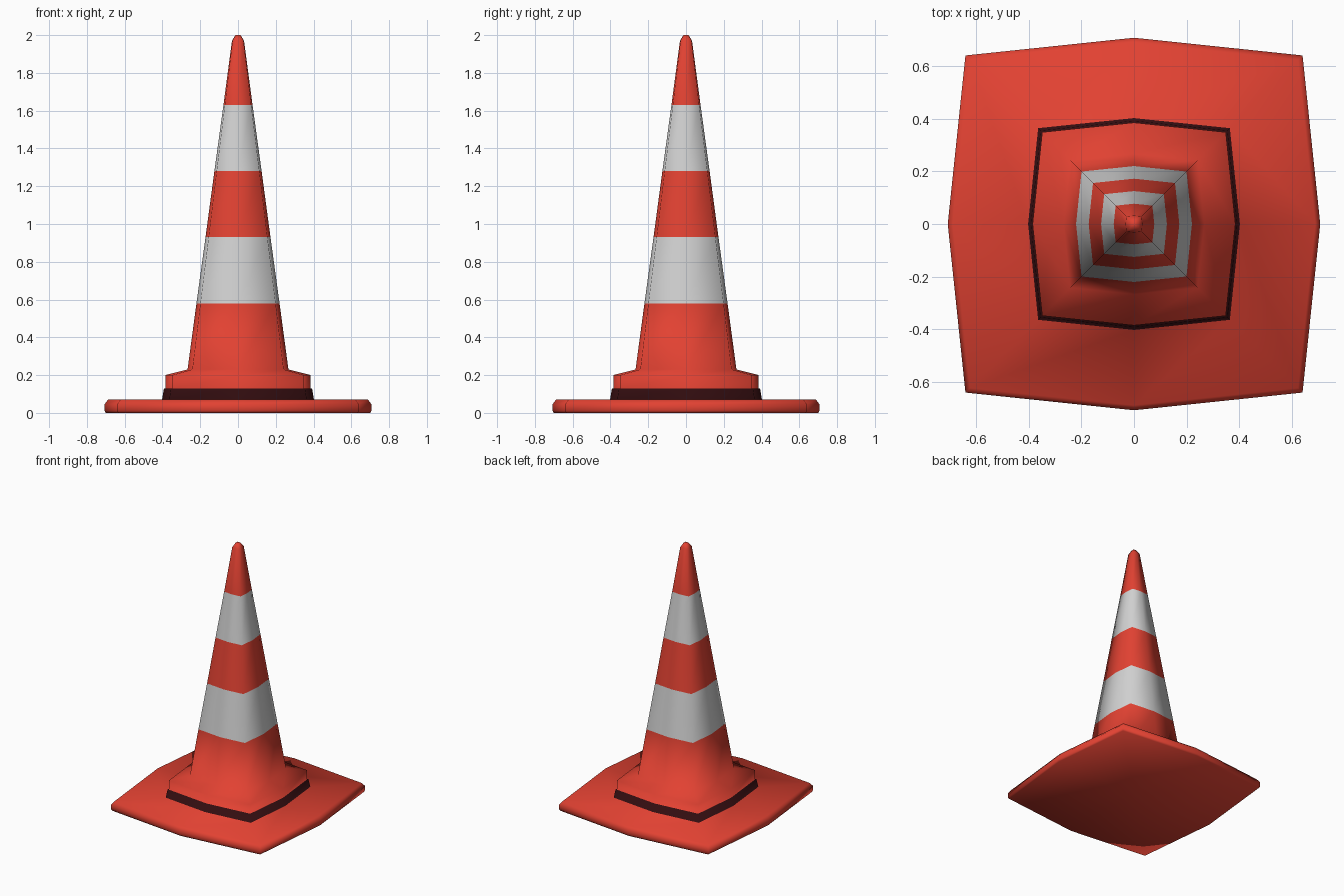
import bpy, bmesh

if "Cube" in bpy.data.objects:
    bpy.data.objects.remove(bpy.data.objects["Cube"])

def material(name, rgb):
    m = bpy.data.materials.new(name)
    m.diffuse_color = (*rgb, 1)
    m.use_nodes = True
    m.node_tree.nodes["Principled BSDF"].inputs["Base Color"].default_value = m.diffuse_color
    return m

RED = material("cone red", (0.76, 0.054, 0.032))
WHITE = material("stripe white", (0.64, 0.64, 0.64))
DARK = material("dark maroon", (0.033, 0.004, 0.005))
MATS = [RED, WHITE, DARK]
CORNER = 0.905  # corner half-width relative to the bulged side middles
SECTION = [(1, 0), (CORNER, CORNER), (0, 1), (-CORNER, CORNER),
           (-1, 0), (-CORNER, -CORNER), (0, -1), (CORNER, -CORNER)]

def stacked_part(name, profile):
    """Stack rings of (radius, z, colour of the wall above) with both ends capped."""
    bm = bmesh.new()
    rings = [[bm.verts.new((x * r, y * r, z)) for x, y in SECTION] for r, z, c in profile]
    n = len(SECTION)
    for i in range(len(rings) - 1):
        for k in range(n):
            a, b = rings[i], rings[i + 1]
            f = bm.faces.new((a[k], a[(k + 1) % n], b[(k + 1) % n], b[k]))
            f.material_index = profile[i][2]
    # fan caps
    for ring, z, flip in ((rings[0], profile[0][1], True), (rings[-1], profile[-1][1] , False)):
        c = bm.verts.new((0, 0, z))
        for k in range(n):
            p, q = ring[k], ring[(k + 1) % n]
            bm.faces.new((q, p, c) if flip else (p, q, c))
    for f in bm.faces:
        f.smooth = True
    me = bpy.data.meshes.new(name)
    bm.to_mesh(me)
    bm.free()
    for m in MATS:
        me.materials.append(m)
    ob = bpy.data.objects.new(name, me)
    bpy.context.collection.objects.link(ob)
    return ob

# One continuous moulded body: foot plate, dark collar, shoulder, striped cone, tip
stacked_part("traffic_cone", [
    (0.700, 0.00, 0), (0.707, 0.012, 0), (0.707, 0.045, 0), (0.688, 0.07, 0),
    (0.402, 0.07, 2), (0.392, 0.13, 2),
    (0.385, 0.13, 0), (0.385, 0.20, 0),
    (0.267, 0.23, 0), (0.220, 0.58, 1), (0.172, 0.93, 0),
    (0.125, 1.28, 1), (0.077, 1.63, 0), (0.032, 1.97, 0), (0.014, 2.00, 0),
])
